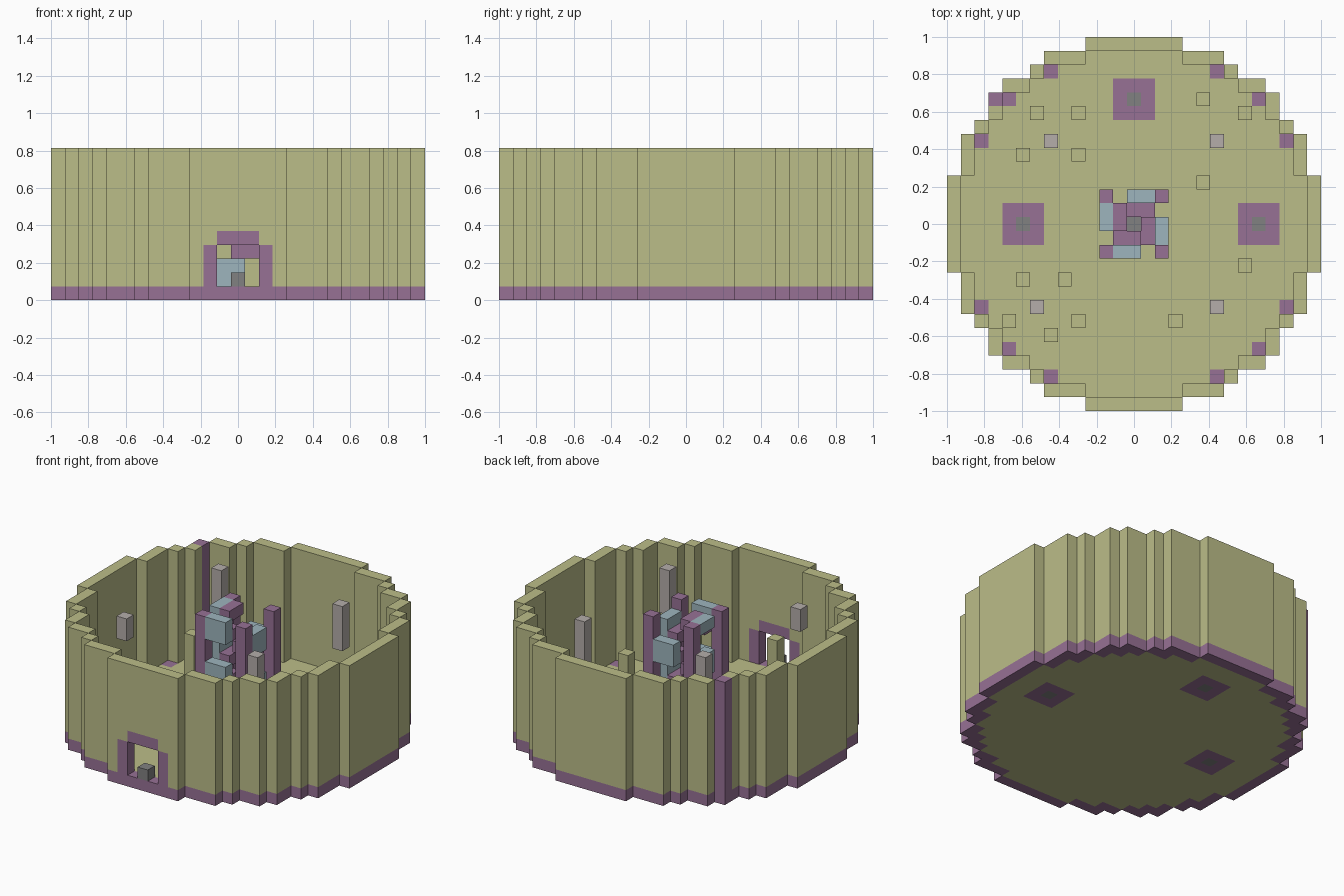
import bpy
import bmesh

if "Cube" in bpy.data.objects:
    bpy.data.objects.remove(bpy.data.objects["Cube"])

U = 2 / 27  # edge of one block


def material(name, rgb):
    m = bpy.data.materials.new(name)
    m.use_nodes = True
    m.diffuse_color = (*rgb, 1)
    m.node_tree.nodes["Principled BSDF"].inputs["Base Color"].default_value = (*rgb, 1)
    return m


OLIVE = material("olive", (0.50, 0.51, 0.25))
PURPLE = material("purple", (0.31, 0.165, 0.30))
BLUE = material("pale_blue", (0.34, 0.46, 0.51))
DARK = material("dark_grey", (0.22, 0.22, 0.22))
LIGHT = material("light_grey", (0.46, 0.42, 0.40))

# the six sides of a block: outward step and the two in-plane axes
SIDES = [(axis, sign) for axis in range(3) for sign in (-1, 1)]


def blocks(name, cells, mat):
    """Join unit blocks into one clean shell, leaving out the inner faces."""
    cells = set(cells)
    bm = bmesh.new()
    for cell in cells:
        for axis, sign in SIDES:
            near = list(cell)
            near[axis] += sign
            if tuple(near) in cells:
                continue
            a, b = (axis + 1) % 3, (axis + 2) % 3
            ring = []
            for s, t in ((-1, -1), (1, -1), (1, 1), (-1, 1)):
                p = [cell[0], cell[1], cell[2] + 0.5]
                p[axis] += sign / 2
                p[a] += s * sign / 2
                p[b] += t / 2
                ring.append(bm.verts.new([c * U for c in p]))
            bm.faces.new(ring)
    bmesh.ops.remove_doubles(bm, verts=bm.verts, dist=U / 100)
    bmesh.ops.dissolve_limit(bm, angle_limit=0.02, verts=bm.verts, edges=bm.edges)
    mesh = bpy.data.meshes.new(name)
    bm.to_mesh(mesh)
    bm.free()
    mesh.materials.append(mat)
    obj = bpy.data.objects.new(name, mesh)
    bpy.context.collection.objects.link(obj)
    return obj


def column(i, j, low, high):
    return {(i, j, k) for k in range(low, high)}


def stack(plan, low, high):
    return {(i, j, k) for i, j in plan for k in range(low, high)}


# Round plan, its rim and the cells that carry the wall
R = range(-13, 14)
disc = {(i, j) for i in R for j in R if i * i + j * j < 13.5 ** 2}
rim = {(i, j) for i, j in disc if i * i + j * j > 12.5 ** 2}
edge = {(i, j) for i, j in disc
        if not {(i + 1, j), (i - 1, j), (i, j + 1), (i, j - 1)} <= disc}

# Floor with three square pads
pad_centres = {(-8, 0), (9, 0), (0, 9)}
pads = {(x + a, y + b) for x, y in pad_centres
        for a in (-1, 0, 1) for b in (-1, 0, 1)} - pad_centres
blocks("floor_rim", stack(rim | edge, 0, 1), PURPLE)
blocks("floor_pads", stack(pads, 0, 1), PURPLE)
blocks("pad_centres", stack(pad_centres, 0, 1), DARK)
blocks("floor", stack(disc - rim - edge - pads - pad_centres, 0, 1), OLIVE)

# Outer wall, doorway and the odd purple corner
door_frame = column(-2, -13, 1, 4) | column(2, -13, 1, 4)
door_frame |= {(i, -13, 4) for i in (-1, 0, 1)}
door_gap = {(i, -13, k) for i in (-1, 0, 1) for k in (1, 2, 3)}
corner = column(-10, 9, 1, 11)
blocks("wall", stack(edge, 1, 11) - door_frame - door_gap - corner, OLIVE)
blocks("door_frame", door_frame, PURPLE)
blocks("corner_column", corner, PURPLE)
blocks("door_step", column(0, -13, 1, 2), DARK)

# Central stair tower: corner pillars, then steps winding up a level per side
for name, x, y in (("front_right", -2, -2), ("front_left", 2, -2),
                   ("back_right", -2, 2), ("back_left", 2, 2)):
    blocks("tower_pillar_" + name, column(x, y, 1, 11), PURPLE)
blocks("tower_core", column(0, 0, 1, 2), DARK)

steps, panels = set(), set()
pair, outward = [(-1, -1), (0, -1)], (0, -1)
for level in range(1, 11):
    for x, y in pair:
        steps.add((x, y, level))
        panels |= column(x + outward[0], y + outward[1], level, min(level + 2, 11))
    # quarter turn clockwise
    pair = [(y, -x) for x, y in pair]
    outward = (outward[1], -outward[0])
blocks("tower_steps", steps, PURPLE)
blocks("tower_panels", panels, BLUE)

# Hanging lamps
for n, (x, y, low) in enumerate([(-6, 6, 7), (6, 6, 7), (6, -6, 7), (-7, -6, 9)]):
    blocks(f"hanging_post_{n + 1}", column(x, y, low, 11), LIGHT)

# Short posts scattered over the floor
tall = {(-8, 5): 5, (8, -3): 4, (-4, -7): 7}
low = [(5, 9), (8, 8), (-7, 8), (-4, 8), (-4, 5), (5, 3), (-8, -4),
       (-5, -4), (-9, -7), (-6, -8), (3, -7)]
heights = {**tall, **{p: 3 for p in low}}
for n, ((x, y), top) in enumerate(heights.items()):
    blocks(f"floor_post_{n + 1}", column(x, y, 1, top), OLIVE)
